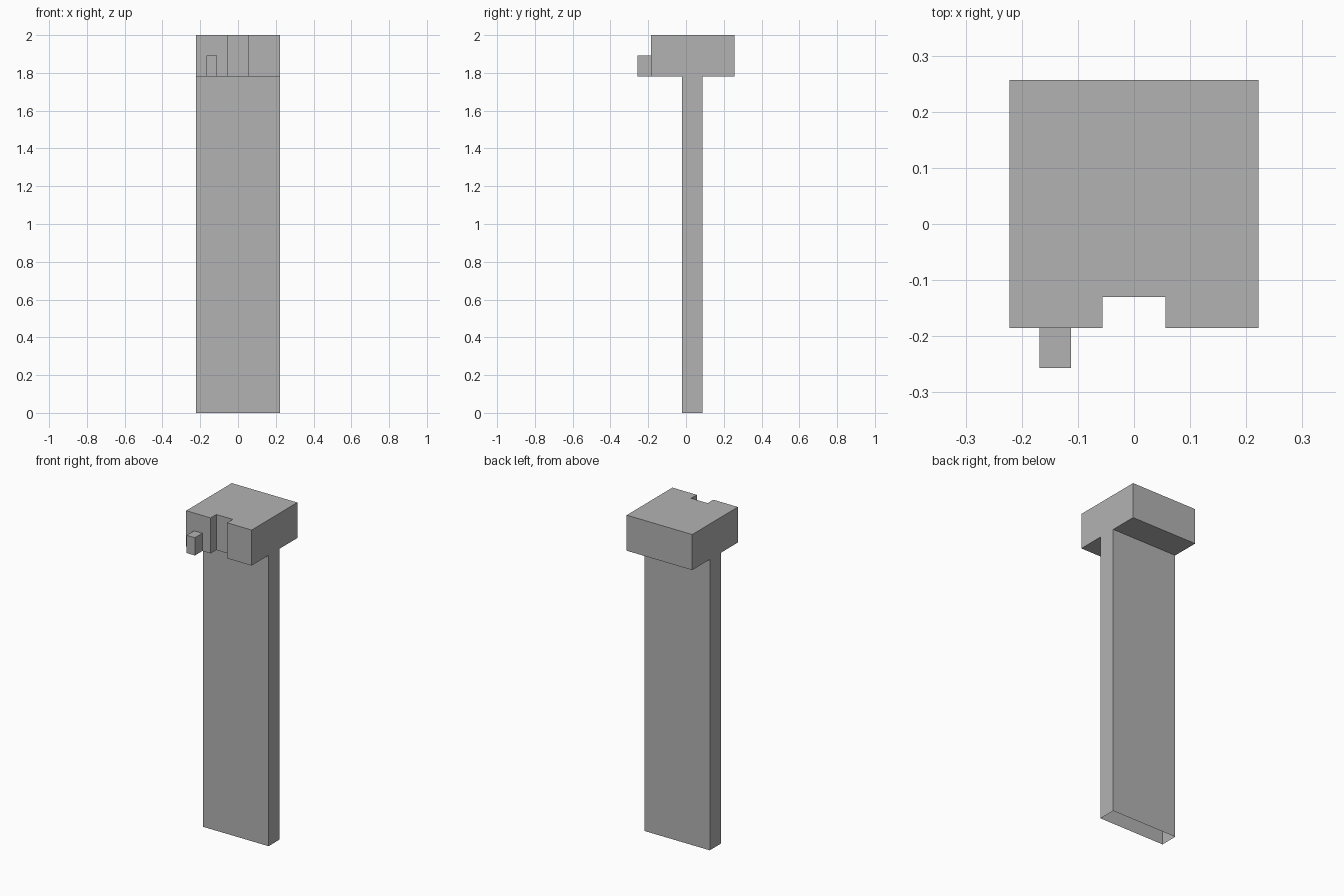
import bpy
import bmesh

if "Cube" in bpy.data.objects:
    bpy.data.objects.remove(bpy.data.objects["Cube"])

grey = bpy.data.materials.new("plain grey")
grey.diffuse_color = (0.45, 0.45, 0.45, 1)
grey.use_nodes = True
grey.node_tree.nodes["Principled BSDF"].inputs["Base Color"].default_value = grey.diffuse_color


def prism(name, outline, z0, z1, bottom=True, top=True):
    """Extrude a counter-clockwise xy outline from z0 to z1, ends optional."""
    bm = bmesh.new()
    low = [bm.verts.new((x, y, z0)) for x, y in outline]
    high = [bm.verts.new((x, y, z1)) for x, y in outline]
    n = len(outline)
    for i in range(n):
        j = (i + 1) % n
        bm.faces.new((low[i], low[j], high[j], high[i]))
    if bottom:
        bm.faces.new(low[::-1])
    if top:
        bm.faces.new(high)
    mesh = bpy.data.meshes.new(name)
    bm.to_mesh(mesh)
    bm.free()
    mesh.materials.append(grey)
    obj = bpy.data.objects.new(name, mesh)
    bpy.context.collection.objects.link(obj)
    return obj


def rect(x0, x1, y0, y1):
    return [(x0, y0), (x1, y0), (x1, y1), (x0, y1)]


W = 0.222          # half width of head and post
FRONT, BACK = -0.185, 0.257
HEAD_Z = 1.782

# Head block with a full-height notch in the front
head_outline = [(-W, FRONT), (-0.056, FRONT), (-0.056, -0.13), (0.056, -0.13),
                (0.056, FRONT), (W, FRONT), (W, BACK), (-W, BACK)]
prism("head", head_outline, HEAD_Z, 2.0)

# Flat post, a hollow sleeve open at the foot
prism("post", rect(-W, W, -0.021, 0.087), 0.0, HEAD_Z, bottom=False, top=False)

# Small peg on the front of the head
prism("peg", rect(-0.168, -0.112, -0.257, FRONT), HEAD_Z, 1.891)
